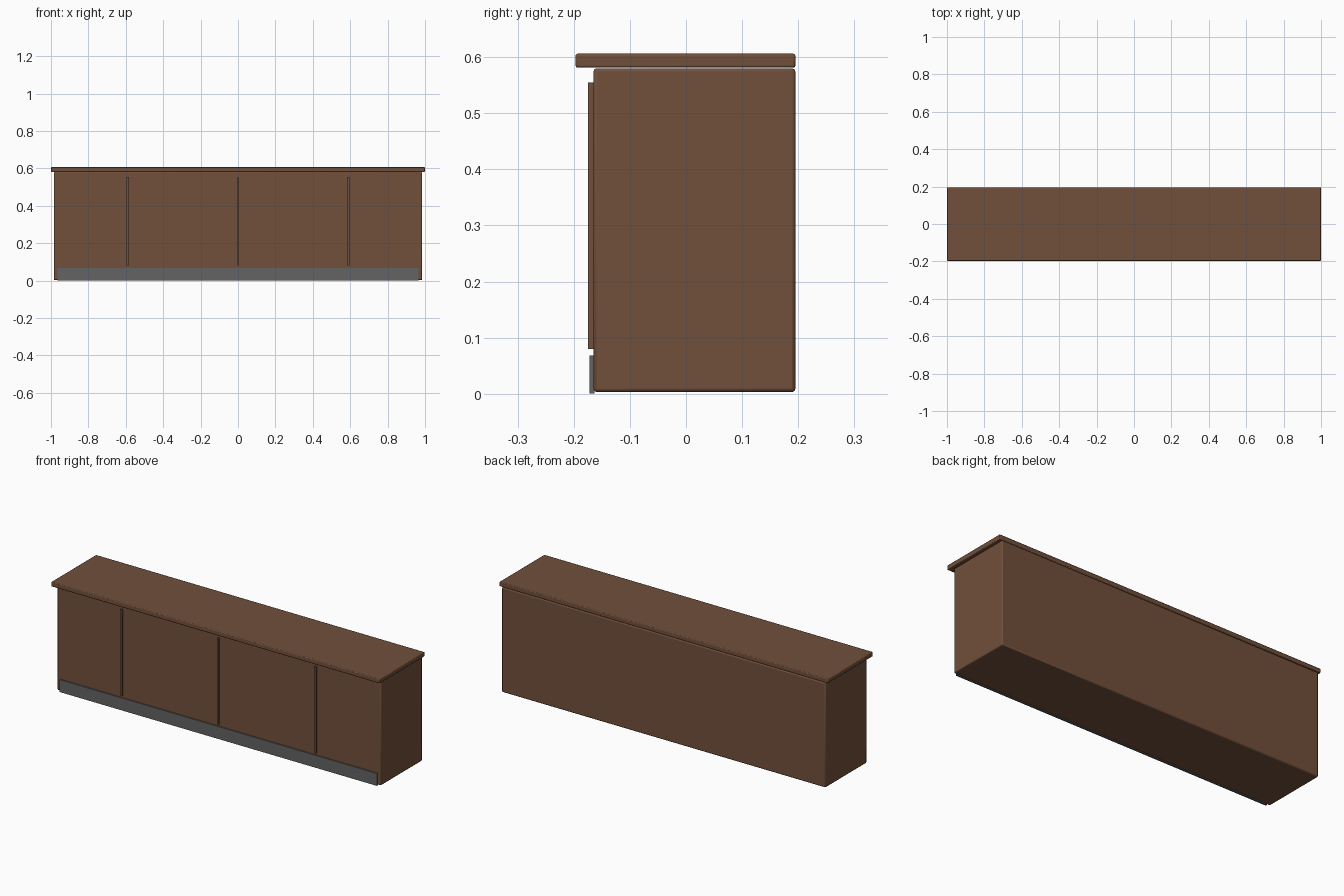
import bpy

cube = bpy.data.objects.get("Cube")
if cube:
    bpy.data.objects.remove(cube, do_unlink=True)


def make_material(name, rgb):
    mat = bpy.data.materials.new(name)
    mat.use_nodes = True
    color = (*rgb, 1.0)
    mat.diffuse_color = color
    mat.node_tree.nodes["Principled BSDF"].inputs["Base Color"].default_value = color
    return mat


def box(name, low, high, mat, bevel=0.0):
    """Axis-aligned box between two corners, with an optional chamfer."""
    bpy.ops.mesh.primitive_cube_add(
        size=1, location=[(a + b) / 2 for a, b in zip(low, high)])
    obj = bpy.context.object
    obj.name = name
    obj.scale = [b - a for a, b in zip(low, high)]
    bpy.ops.object.transform_apply(location=False, rotation=False, scale=True)
    obj.data.materials.append(mat)
    if bevel:
        mod = obj.modifiers.new("Chamfer", 'BEVEL')
        mod.width = bevel
        mod.segments = 2
        bpy.ops.object.shade_smooth_by_angle()
    return obj


wood = make_material("brown wood", (0.165, 0.08, 0.044))
metal = make_material("grey kick metal", (0.125, 0.125, 0.125))

# Cabinet body and overhanging worktop
front = -0.165
box("counter_body", (-0.985, front, 0.003), (0.985, 0.195, 0.58), wood, 0.006)
box("counter_top", (-1, -0.197, 0.581), (1, 0.195, 0.606), wood, 0.004)

# Kick plate along the foot of the front
box("kick_plate", (-0.965, front - 0.007, 0), (0.965, front + 0.002, 0.068), metal)

# Raised vertical strips dividing the front
for name, x, width in (("right", -0.59, 0.012), ("middle", 0, 0.008), ("left", 0.59, 0.012)):
    box(name + "_divider_strip", (x - width / 2, front - 0.01, 0.08),
        (x + width / 2, front + 0.002, 0.555), wood)
